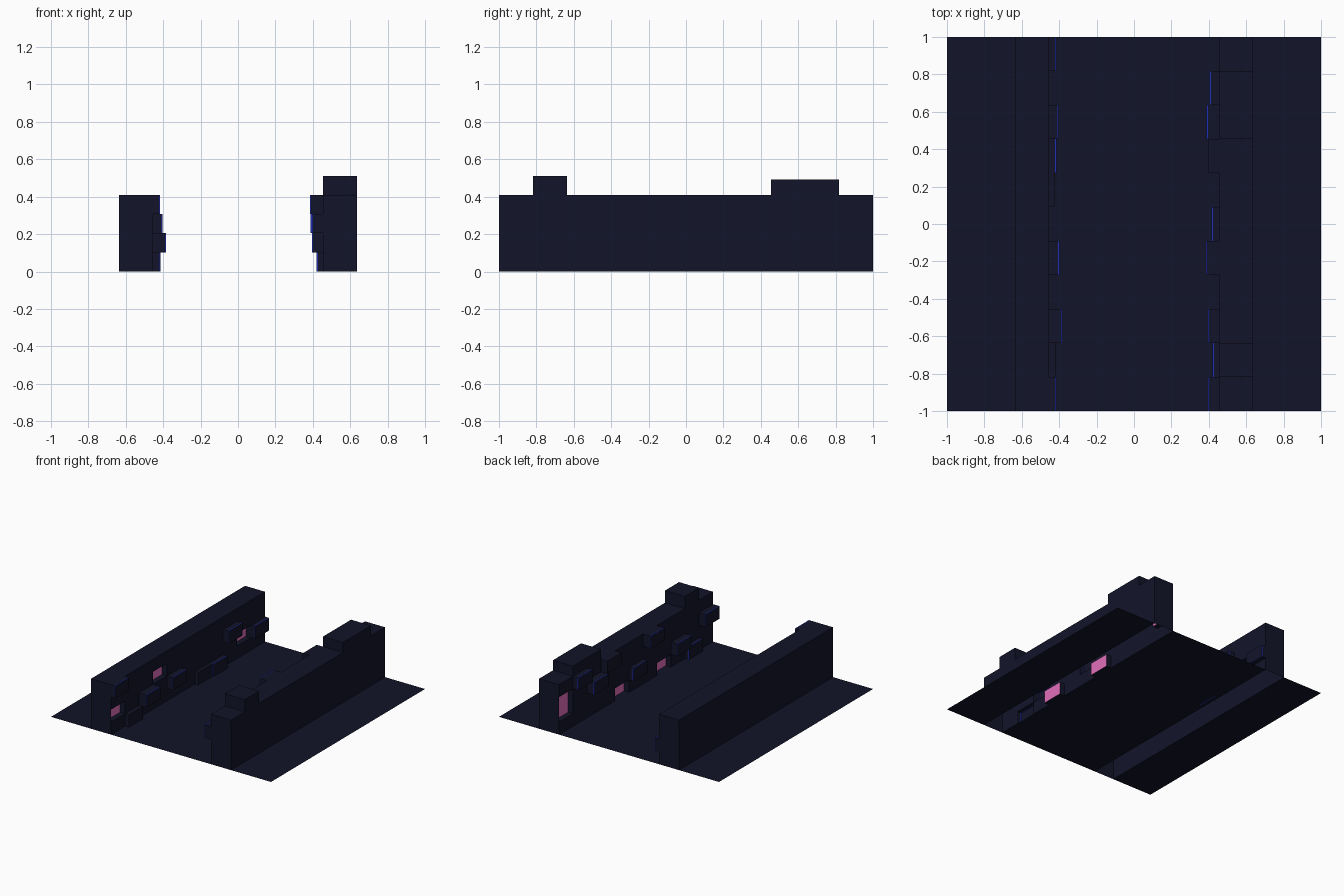
import bpy, bmesh
from mathutils import Vector

if "Cube" in bpy.data.objects:
    bpy.data.objects.remove(bpy.data.objects["Cube"])

CELL = 2 / 11
LEVEL = 0.1025
INNER = 2.5 * CELL          # x of the inner wall faces
DARK, BLUE, PINK = 0, 1, 2


def material(name, color):
    m = bpy.data.materials.new(name)
    m.diffuse_color = (*color, 1)
    m.use_nodes = True
    m.node_tree.nodes["Principled BSDF"].inputs["Base Color"].default_value = m.diffuse_color
    return m


bm = bmesh.new()
bmesh.ops.create_grid(bm, x_segments=11, y_segments=11, size=1)


def extrude(faces, offset):
    """Extrude faces as one region by offset and return the caps."""
    res = bmesh.ops.extrude_face_region(bm, geom=faces)['geom']
    old = [f for f in faces if f.is_valid]
    if old:
        bmesh.ops.delete(bm, geom=old, context='FACES_ONLY')
    bmesh.ops.translate(bm, vec=offset,
                        verts=[v for v in res if isinstance(v, bmesh.types.BMVert)])
    return [f for f in res if isinstance(f, bmesh.types.BMFace)]


def face_at(x, y, z):
    p = Vector((x, y, z))
    return min(bm.faces, key=lambda f: (f.calc_center_median() - p).length)


def row_y(row):
    return -1 + (row + 0.5) * CELL


# two long walls raised from the ground grid, open underneath
for side in (-1, 1):
    caps = [face_at(side * 3 * CELL, row_y(r), 0) for r in range(11)]
    for _ in range(4):
        caps = extrude(caps, (0, 0, LEVEL))

# wall panels: (row, level, depth, has blue rim)
blocks = {
    -1: [(0, 3, .038, 1), (1, 0, .035, 0), (2, 1, .07, 1), (4, 1, .055, 1),
         (6, 0, .03, 0), (7, 0, .04, 1), (8, 2, .052, 1), (10, 1, .038, 1)],
    1: [(0, 2, .06, 1), (1, 0, .034, 1), (2, 1, .06, 1), (4, 3, .07, 1),
        (5, 1, .04, 1), (7, 3, .057, 0), (8, 2, .067, 1), (9, 3, .05, 1)],
}
# recessed pink windows: groups of (row, level)
windows = {
    -1: [[(0, 1)], [(3, 2)], [(9, 1)]],
    1: [[(3, 0)], [(6, 0)], [(10, 1), (10, 2)]],
}
RIM = 0.007
for side in (-1, 1):
    for row, lev, depth, rim in blocks[side]:
        f = face_at(side * INNER, row_y(row), (lev + .5) * LEVEL)
        cap = extrude([f], (-side * (depth - RIM), 0, 0))
        cap = extrude(cap, (-side * RIM, 0, 0))
        if rim:
            for e in cap[0].edges:
                for g in e.link_faces:
                    if g is not cap[0]:
                        g.material_index = BLUE
    for group in windows[side]:
        faces = [face_at(side * INNER, row_y(r), (l + .5) * LEVEL) for r, l in group]
        for f in extrude(faces, (side * 0.045, 0, 0)):
            f.material_index = PINK

# raised blocks on top of the right wall
for rows, height in (([1], 0.1), ([8, 9], 0.083)):
    extrude([face_at(3 * CELL, row_y(r), 4 * LEVEL) for r in rows], (0, 0, height))

mesh = bpy.data.meshes.new("trench_terrain")
bm.to_mesh(mesh)
bm.free()
mesh.materials.append(material("dark_navy", (0.006, 0.007, 0.022)))
mesh.materials.append(material("blue_rim", (0.015, 0.03, 0.5)))
mesh.materials.append(material("pink_window", (0.75, 0.16, 0.5)))
obj = bpy.data.objects.new("trench_terrain", mesh)
bpy.context.collection.objects.link(obj)
